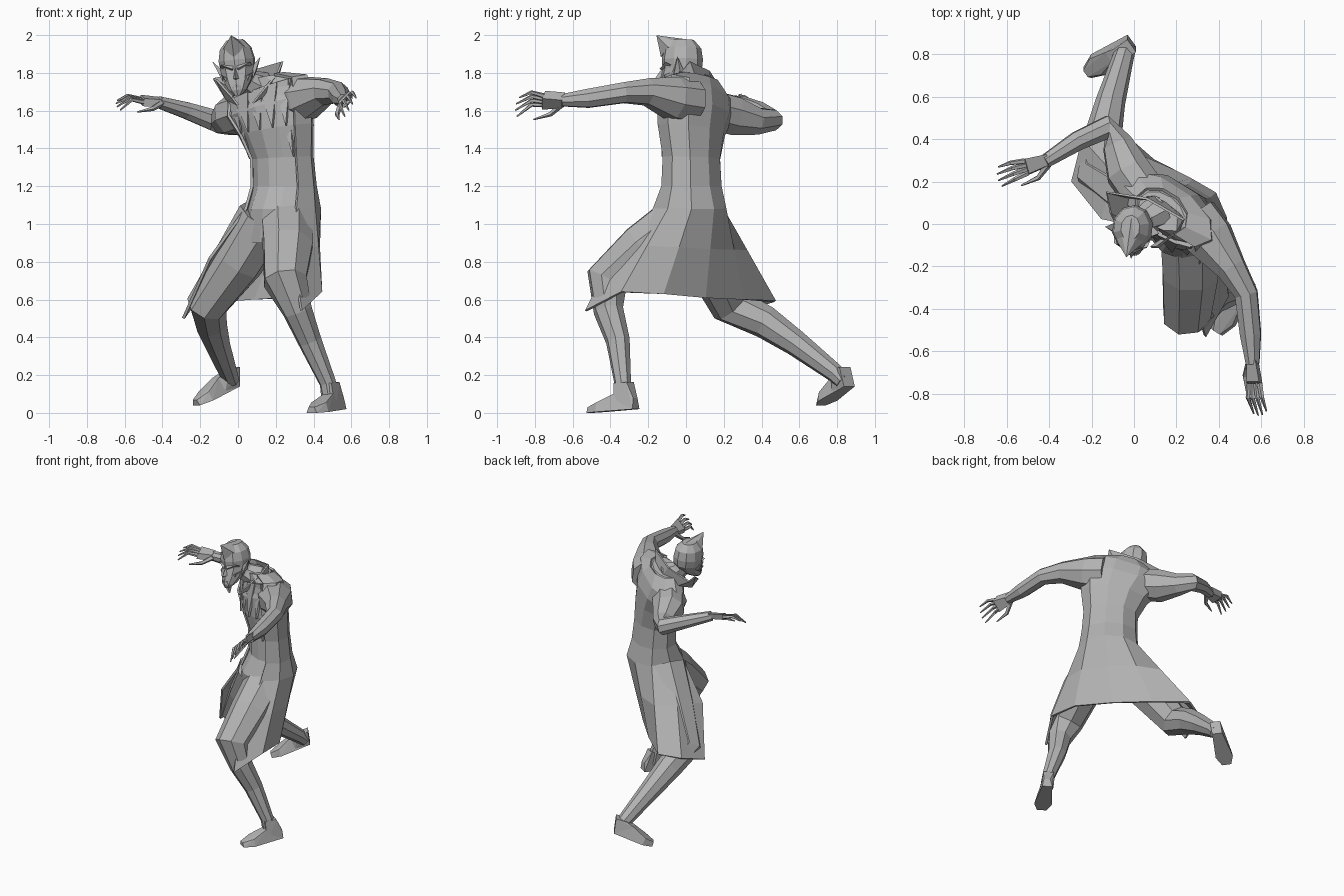
import bpy, bmesh, math
from mathutils import Vector, Matrix, Quaternion

cube = bpy.data.objects.get("Cube")
if cube:
    bpy.data.objects.remove(cube)

SHADE = (.45, .45, .45, 1)
grey = bpy.data.materials.new("plain_grey")
grey.use_nodes = True
grey.diffuse_color = SHADE
grey.node_tree.nodes["Principled BSDF"].inputs["Base Color"].default_value = SHADE


def finish(name, bm, thick=0):
    bmesh.ops.recalc_face_normals(bm, faces=bm.faces)
    mesh = bpy.data.meshes.new(name)
    bm.to_mesh(mesh)
    bm.free()
    mesh.materials.append(grey)
    ob = bpy.data.objects.new(name, mesh)
    bpy.context.collection.objects.link(ob)
    if thick:
        mod = ob.modifiers.new("thickness", "SOLIDIFY")
        mod.thickness, mod.offset = thick, 0
    return ob


def loft(name, rings, closed=True, thick=0, matrix=Matrix()):
    """Skin a row of equal rings, capped when closed."""
    bm = bmesh.new()
    rows = [[bm.verts.new(matrix @ Vector(p)) for p in ring] for ring in rings]
    n = len(rows[0])
    for a, b in zip(rows, rows[1:]):
        for i in range(n if closed else n - 1):
            j = (i + 1) % n
            bm.faces.new((a[i], a[j], b[j], b[i]))
    if closed:
        bm.faces.new(rows[0])
        bm.faces.new(rows[-1])
    return finish(name, bm, thick)


def hull(name, points, matrix=Matrix()):
    bm = bmesh.new()
    verts = [bm.verts.new(matrix @ Vector(p)) for p in points]
    out = bmesh.ops.convex_hull(bm, input=verts)
    junk = [g for g in set(out["geom_interior"] + out["geom_unused"])
            if isinstance(g, bmesh.types.BMVert)]
    bmesh.ops.delete(bm, geom=junk, context="VERTS")
    return finish(name, bm)


def tube(name, path, sides=8):
    """Tapered limb through (x, y, z, radius) stations."""
    pts = [Vector(p[:3]) for p in path]
    q, last, rings = Quaternion(), Vector((0, 0, 1)), []
    for i, p in enumerate(pts):
        t = (pts[min(i + 1, len(pts) - 1)] - pts[max(i - 1, 0)]).normalized()
        q = last.rotation_difference(t) @ q
        last = t
        r = path[i][3]
        angles = [math.tau * (k + .5) / sides for k in range(sides)]
        rings.append([p + q @ Vector((r * math.cos(a), r * math.sin(a), 0)) for a in angles])
    return loft(name, rings)


# Torso: rows of height, centre x, centre y, half width, half depth, shoulder tilt
SIDE, FRONT = Vector((.82, -.57, 0)), Vector((-.57, -.82, 0))
ROWS = [(.9, .2, .02, .17, .15, 0), (1.08, .235, .015, .185, .18, 0),
        (1.2, .24, .03, .17, .13, 0), (1.35, .23, .03, .165, .12, .05),
        (1.5, .2, .03, .205, .135, .15), (1.62, .165, .05, .25, .135, .25),
        (1.71, .15, .07, .24, .1, .3), (1.77, .13, .06, .12, .08, .2)]


def body(row, degrees, grow=0):
    z, x, y, w, d, tilt = ROWS[row]
    s = (w + grow) * math.sin(math.radians(degrees))
    f = (d + grow) * math.cos(math.radians(degrees))
    return Vector((x, y, z + tilt * s)) + SIDE * s + FRONT * f


loft("torso", [[body(r, a) for a in range(0, 360, 30)] for r in range(len(ROWS))])
tube("neck", [(.12, .06, 1.72, .09), (.05, .02, 1.76, .065), (0, -.01, 1.82, .06)])

# Long open coat: hem, thigh row halfway to the hips, then the torso rows
hem = [(.335, -.53, .54), (.44, -.34, .64), (.42, -.12, .63), (.28, .1, .61),
       (.09, .3, .6), (-.1, .47, .59), (-.24, .4, .57), (-.29, .2, .5)]
spread = [55 + 260 * i / 7 for i in range(8)]
upper = [[body(r, a, .015) for a in spread] for r in range(1, len(ROWS))]
thigh = [Vector(h).lerp(hip, .55) + FRONT * .1 * max(0, math.cos(math.radians(a)))
         for h, hip, a in zip(hem, upper[0], spread)]
loft("coat", [hem, thigh] + upper, closed=False, thick=.015)


# Lapels and pointed neckcloth as plates on the chest
def plate(name, top, tip, a0, a1, a_tip, grow):
    corners = [body(top, a0, grow), body(top, a1, grow), body(tip, a_tip, grow)]
    hull(name, corners + [p - FRONT * .015 for p in corners])


for s, label in ((1, "left"), (-1, "right")):
    plate(label + "_lapel", 6, 3, s * 25, s * 48, s * 48, .025)
for i in range(5):
    a = 20 * i - 40
    plate("neckcloth_point_%d" % i, 6, 4, a - 12, a + 12, a, .02 + .005 * (i % 2))

# Tall flared collar, a wall behind the head running down to the chest
collar_base = [(0, -.1, 1.63), (-.06, .02, 1.66), (0, .12, 1.69), (.11, .13, 1.73),
               (.2, .06, 1.74), (.21, -.02, 1.73), (.08, -.11, 1.64)]
collar_top = [(-.03, -.1, 1.67), (-.11, .05, 1.76), (-.13, .15, 1.77), (.06, .12, 1.81),
              (.235, .02, 1.86), (.21, -.03, 1.8), (.11, -.11, 1.68)]
loft("collar", [collar_base, collar_top], closed=False, thick=.012)

# Head, built about its own centre then turned and tilted
HEAD = (Matrix.Translation((0, -.02, 1.8)) @ Matrix.Rotation(-.12, 4, "Z")
        @ Matrix.Rotation(-.1, 4, "Y"))
skull = [(-.12, -.1, .02, .02), (-.09, -.075, .05, .055), (-.04, -.03, .077, .09),
         (.02, 0, .092, .105), (.07, 0, .098, .11), (.13, 0, .085, .1), (.175, 0, .045, .06)]
loft("head", [[(rx * math.sin(a), y - ry * math.cos(a), z)
               for a in (math.tau * k / 10 for k in range(10))] for z, y, rx, ry in skull],
     matrix=HEAD)
hull("nose", [(0, -.1, .035), (-.02, -.1, -.03), (.02, -.1, -.03), (0, -.145, -.03),
              (0, -.09, -.045)], HEAD)
hull("hair_peak", [(0, -.14, .2), (-.06, -.07, .13), (.06, -.07, .13), (0, -.115, .085),
                   (.06, .03, .145), (-.06, .03, .145), (0, .05, .175)], HEAD)
hull("lips", [(-.03, -.105, -.07), (.03, -.105, -.07), (0, -.13, -.06), (0, -.13, -.08),
              (0, -.08, -.08)], HEAD)
for s, label in ((1, "left"), (-1, "right")):
    hull(label + "_brow", [(s * .01, -.12, .02), (s * .01, -.1, .04), (s * .08, -.08, .05),
                           (s * .085, -.05, .035), (s * .02, -.09, .01)], HEAD)
    hull(label + "_cheek", [(s * .025, -.1, -.03), (s * .07, -.085, -.015), (s * .09, -.03, 0),
                            (s * .05, -.08, -.065)], HEAD)
    hull(label + "_ear", [(s * .08, -.04, -.04), (s * .085, .02, 0), (s * .085, -.03, .03),
                          (s * .13, -.01, .075), (s * .1, 0, 0)], HEAD)
    hull(label + "_fang", [(s * .01, -.13, -.07), (s * .025, -.12, -.07), (s * .02, -.1, -.07),
                           (s * .02, -.125, -.095)], HEAD)

# Sleeves
tube("left_arm", [(.28, .03, 1.65, .125), (.36, -.07, 1.665, .12), (.46, -.21, 1.7, .075),
                  (.53, -.33, 1.695, .058), (.55, -.52, 1.665, .053), (.56, -.66, 1.655, .034)])
tube("right_arm", [(.04, .15, 1.6, .11), (-.03, .25, 1.575, .11), (-.08, .38, 1.545, .075),
                   (-.13, .455, 1.55, .06), (-.27, .39, 1.6, .048), (-.42, .295, 1.645, .034)])


# Hands: a palm and clawed digits fanned across it
def hand(label, wrist, reach, across, droop):
    wrist, reach, across, droop = map(Vector, (wrist, reach, across, droop))
    knuckles = wrist + reach * .45
    corners = [wrist + across * s * .7 for s in (-1, 1)] + [knuckles + across * s for s in (-1, 1)]
    hull(label + "_palm", [c + droop * k for c in corners for k in (-.45, .45)])
    for i in range(4):
        s = (i - 1.5) / 1.5
        root = knuckles + across * s * .8
        bend = root + reach * .3 + across * s * .3 - droop * .2
        tip = root + reach * (.6 - .08 * abs(s)) + across * s * .4 + droop * (.8 + .3 * s)
        tube("%s_finger_%d" % (label, i), [(*root, .014), (*bend, .011), (*tip, .004)], 5)
    thumb = [wrist + across * .5, wrist + reach * .25 + across * 1.7 + droop * .5,
             wrist + reach * .6 + across * 1.9 + droop]
    tube(label + "_thumb", [(*p, r) for p, r in zip(thumb, (.018, .013, .004))], 5)


hand("left", (.56, -.65, 1.655), (.02, -.23, 0), (-.03, 0, -.03), (.02, -.02, -.045))
hand("right", (-.41, .3, 1.645), (-.22, -.07, .02), (.01, -.035, -.01), (-.01, -.01, -.045))

# Legs: left lunges forward, right stretches back
tube("left_leg", [(.26, 0, 1.04, .15), (.265, -.23, .87, .14), (.25, -.42, .7, .12),
                  (.315, -.41, .54, .08), (.38, -.36, .38, .064), (.475, -.335, .16, .045),
                  (.49, -.33, .07, .045)])
tube("right_leg", [(.14, .05, 1.03, .15), (0, .13, .8, .14), (-.165, .235, .57, .11),
                   (-.145, .42, .48, .088), (-.11, .58, .37, .07), (-.05, .79, .21, .05),
                   (-.035, .83, .17, .045)])


# Shoes: a low sole and vamp, with a heel cup around the ankle
def shoe(label, heel, toe, ankle):
    heel, toe, ankle = Vector(heel), Vector(toe), Vector(ankle)
    along = toe - heel
    wide = along.cross(Vector((0, 0, 1))).normalized()
    up = wide.cross(along).normalized()
    sole = []
    for t, w, h in ((0, .035, .06), (.4, .042, .09), (.75, .06, .05), (1, .032, .03)):
        for s in (-1, 1):
            base = heel + along * t + wide * w * s
            sole += [base, base + up * h - wide * s * .014]
    hull(label + "_shoe", sole)
    top = [ankle + wide * s * .036 + along * k for s in (-1, 1) for k in (-.14, .14)]
    hull(label + "_shoe_ankle", sole[:8] + top)


shoe("left", (.545, -.265, .02), (.39, -.51, 0), (.485, -.33, .16))
shoe("right", (-.01, .865, .14), (-.22, .715, .04), (-.04, .82, .23))
